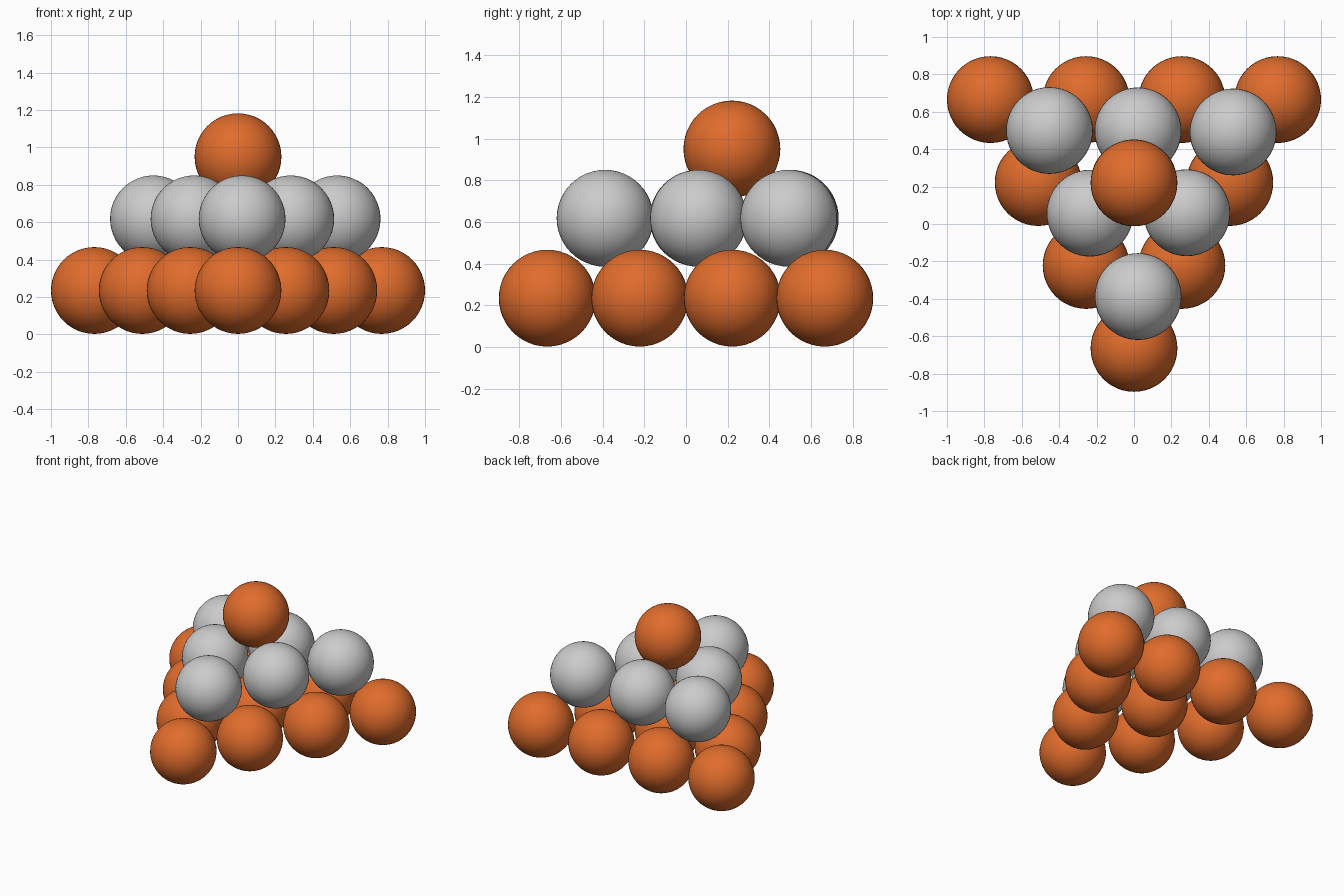
import bpy

if "Cube" in bpy.data.objects:
    bpy.data.objects.remove(bpy.data.objects["Cube"])

R = 0.232          # ball radius
STEP = 0.512       # spacing along a row
ROW = STEP * 0.866  # spacing between rows

orange = bpy.data.materials.new("orange")
orange.diffuse_color = (0.75, 0.15, 0.025, 1)
orange.use_nodes = True
orange.node_tree.nodes["Principled BSDF"].inputs["Base Color"].default_value = orange.diffuse_color


def ball(name, x, y, z, mat=None):
    bpy.ops.mesh.primitive_uv_sphere_add(segments=48, ring_count=24, radius=R, location=(x, y, z))
    ob = bpy.context.object
    ob.name = name
    bpy.ops.object.shade_smooth()
    if mat:
        ob.data.materials.append(mat)
    return ob


# bottom layer: triangle of ten balls, point towards the front
for row in range(4):
    for i in range(row + 1):
        ball(f"bottom_ball_{row}_{i}", (i - row / 2) * STEP, (row - 1.5) * ROW, 0.235, orange)

# middle layer: six grey balls, slightly uneven
middle = [(0.022, -0.388), (-0.235, 0.058), (0.282, 0.06),
          (-0.452, 0.5), (0.021, 0.498), (0.53, 0.492)]
for i, (x, y) in enumerate(middle):
    ball(f"middle_ball_{i}", x, y, 0.618)

# top ball
ball("top_ball", 0, 0.22, 0.95, orange)
